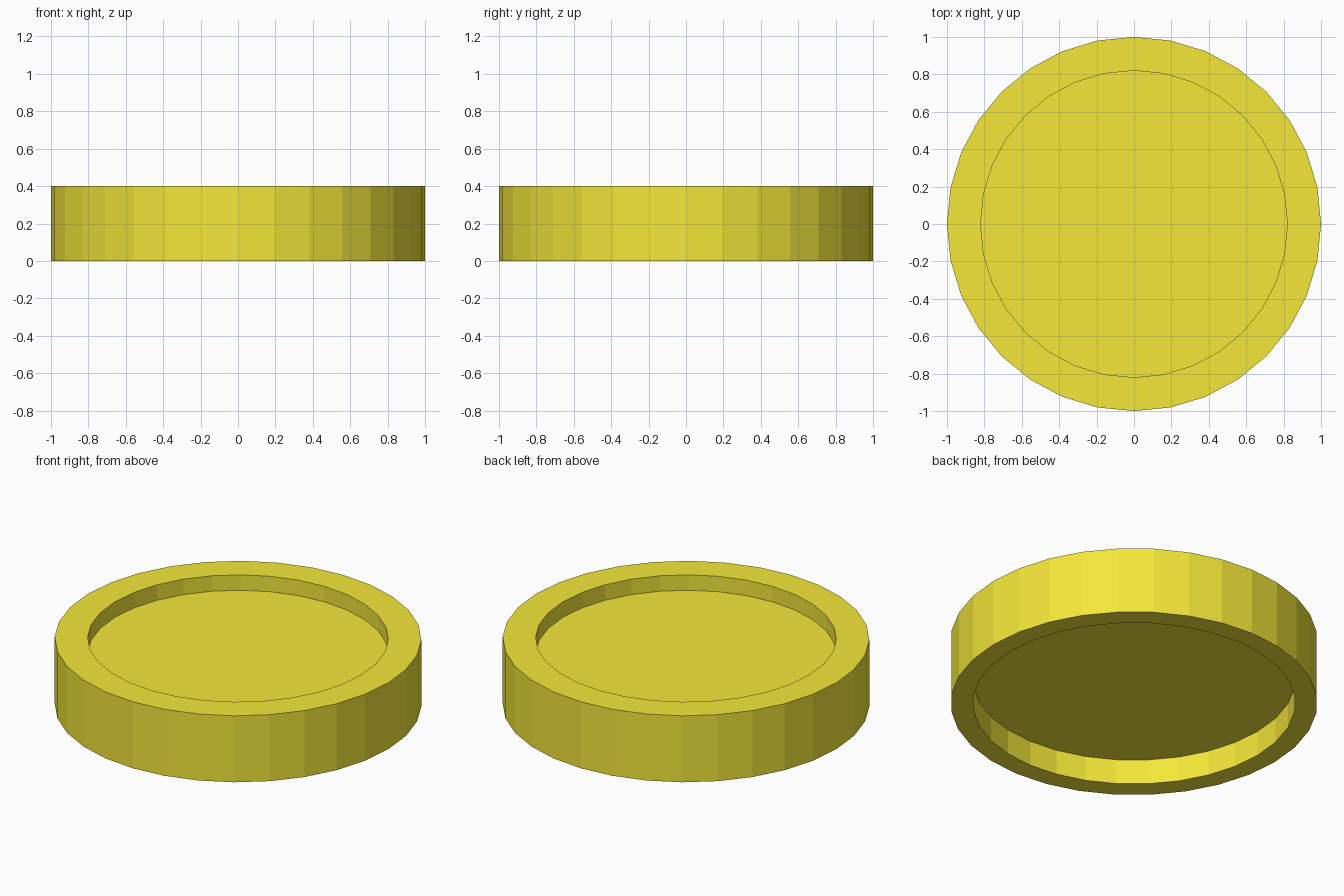
import bpy, bmesh
from math import cos, sin, tau

if "Cube" in bpy.data.objects:
    bpy.data.objects.remove(bpy.data.objects["Cube"])

SIDES = 32
# Half cross-section (radius, height): upper floor, rim, outer wall, underside recess
PROFILE = [(0.82, 0.307), (0.82, 0.4), (1.0, 0.4),
           (1.0, 0.0), (0.88, 0.0), (0.88, 0.15)]

# Lathe the profile into a flat-faced disc recessed on both sides
bm = bmesh.new()
rings = [[bm.verts.new((r * cos(tau * i / SIDES), r * sin(tau * i / SIDES), z))
          for i in range(SIDES)] for r, z in PROFILE]
for a, b in zip(rings, rings[1:]):
    for i in range(SIDES):
        j = (i + 1) % SIDES
        bm.faces.new((a[i], a[j], b[j], b[i]))

# Recess floors
bm.faces.new(rings[0])
bm.faces.new(rings[-1])
bmesh.ops.recalc_face_normals(bm, faces=bm.faces)

mesh = bpy.data.meshes.new("recessed_disc")
bm.to_mesh(mesh)
bm.free()
disc = bpy.data.objects.new("recessed_disc", mesh)
bpy.context.collection.objects.link(disc)

# Yellow finish
yellow = bpy.data.materials.new("yellow")
yellow.diffuse_color = (0.9, 0.8, 0.04, 1)
yellow.use_nodes = True
yellow.node_tree.nodes["Principled BSDF"].inputs["Base Color"].default_value = yellow.diffuse_color
mesh.materials.append(yellow)
